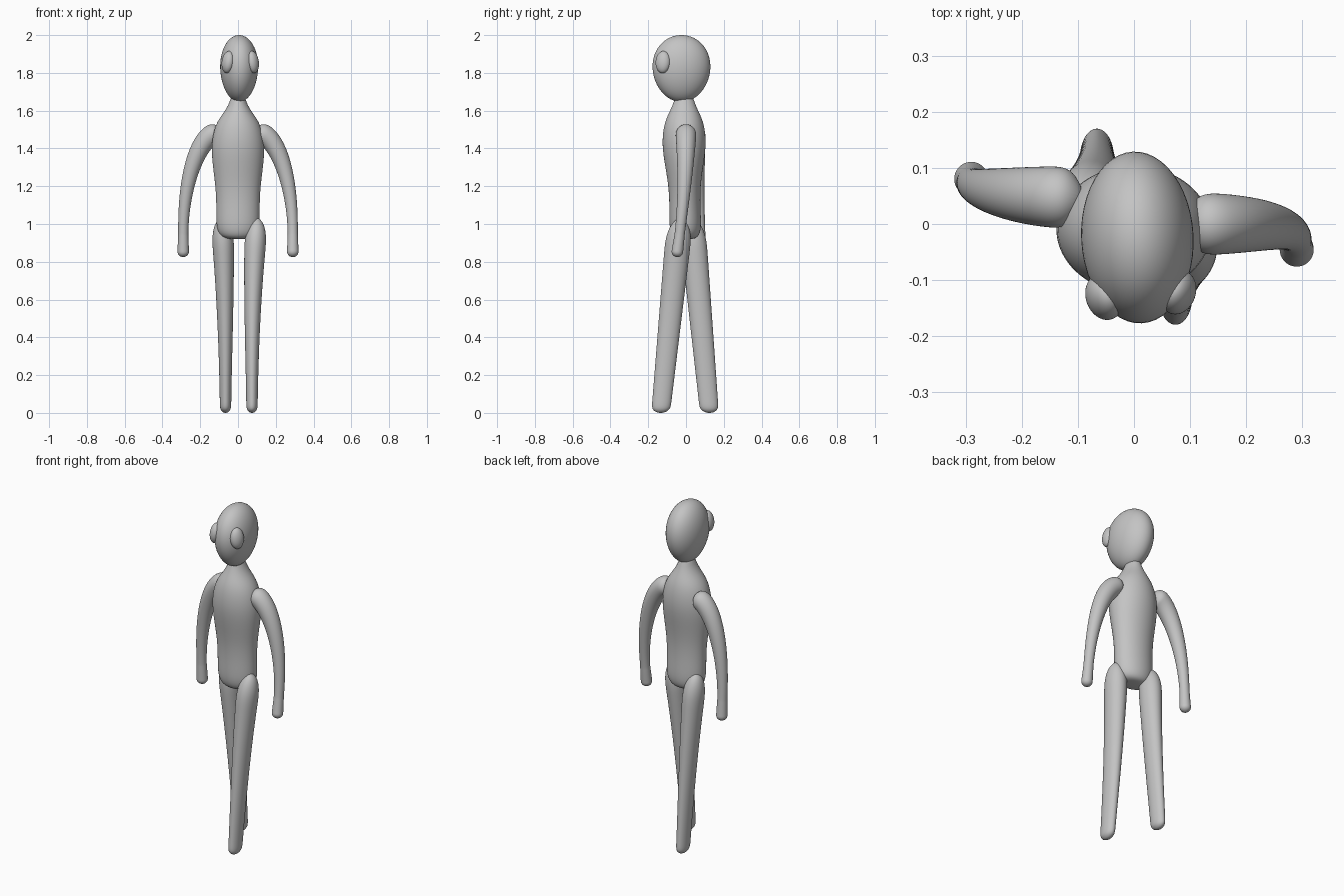
import bpy, math
from mathutils import Vector, Euler

cube = bpy.data.objects.get("Cube")
if cube:
    bpy.data.objects.remove(cube, do_unlink=True)

grey = (0.55, 0.55, 0.55, 1)
material = bpy.data.materials.new("plain grey")
material.use_nodes = True
material.diffuse_color = grey
material.node_tree.nodes["Principled BSDF"].inputs["Base Color"].default_value = grey


def dome(distance, height):
    """Radius factor that rounds off an end over the given height."""
    rest = max(0, 1 - distance / height)
    return max(math.sqrt(1 - rest * rest), 0.2)


def loft(name, sections, follow_path=False, sides=24):
    """Skin elliptical sections, given from top to bottom as (centre, width, depth)."""
    centres = [Vector(section[0]) for section in sections]
    last = len(sections) - 1
    verts, faces = [], []
    for i, (_, width, depth) in enumerate(sections):
        across, back = Vector((1, 0, 0)), Vector((0, 1, 0))
        if follow_path:
            upward = (centres[max(i - 1, 0)] - centres[min(i + 1, last)]).normalized()
            across = back.cross(upward).normalized()
            back = upward.cross(across)
        for k in range(sides):
            angle = math.tau * k / sides
            verts.append(centres[i] + across * width * math.cos(angle)
                         + back * depth * math.sin(angle))
    for i in range(last):
        for k in range(sides):
            a, b = i * sides + k, i * sides + (k + 1) % sides
            faces.append((a, a + sides, b + sides, b))
    faces.append(tuple(range(sides)))
    faces.append(tuple(reversed(range(last * sides, len(verts)))))

    mesh = bpy.data.meshes.new(name)
    mesh.from_pydata(verts, [], faces)
    mesh.materials.append(material)
    mesh.shade_smooth()
    obj = bpy.data.objects.new(name, mesh)
    bpy.context.collection.objects.link(obj)
    smooth = obj.modifiers.new("smooth", "SUBSURF")
    smooth.levels = smooth.render_levels = 2


def egg(name, centre, radii, lean, turn, taper=0.0):
    """Ellipsoid leaning sideways and turned about z, optionally narrower below."""
    bpy.ops.mesh.primitive_uv_sphere_add(segments=48, ring_count=32, radius=1)
    obj = bpy.context.object
    obj.name = obj.data.name = name
    rotation = Euler((0, math.radians(lean), math.radians(turn))).to_matrix()
    for vert in obj.data.vertices:
        x, y, z = vert.co
        girth = 1 + taper * z
        shaped = Vector((x * radii[0] * girth, y * radii[1] * girth, z * radii[2]))
        vert.co = rotation @ shaped + Vector(centre)
    obj.data.materials.append(material)
    obj.data.shade_smooth()


def leg(name, hip, foot, top=1.03, steps=24):
    """Tapered leg from the hip (x, y) to the foot (x, y), rounded at both ends."""
    sections = []
    for i in range(steps + 1):
        up = (1 + math.cos(math.pi * i / steps)) / 2
        z = top * up
        x = foot[0] + (hip[0] - foot[0]) * up ** 3
        y = foot[1] + (hip[1] - foot[1]) * up
        ends = dome(top - z, 0.15) * dome(z, 0.03)
        width = 0.03 + 0.034 * up ** 1.4
        depth = 0.05 + 0.022 * up
        sections.append(((x, y, z), width * ends, depth * ends))
    loft(name, sections)


def arm(name, side, shoulder_y, swing, bend, steps=16):
    """Arm curving out as a quarter ellipse, then hanging straight to the hand."""
    elbow, tip, rise, reach = 0.95, 0.825, 0.54, 0.2
    path = []
    for i in range(steps):
        angle = math.pi / 2 * i / steps
        cosine = math.cos(angle)
        radius = 0.027 + 0.03 * cosine ** 1.5
        path.append((0.09 + reach * math.sin(angle), elbow + rise * cosine,
                     radius * dome(reach * angle, 0.05)))
    for i in range(steps + 1):
        hang = math.sin(math.pi / 2 * i / steps)
        z = elbow + (tip - elbow) * hang
        path.append((0.09 + reach, z, (0.027 + 0.005 * hang) * dome(z - tip, 0.03)))
    sections = []
    for x, z, radius in path:
        drop = (elbow + rise - z) / (elbow + rise - tip)
        y = shoulder_y + swing * max(drop, 0) ** bend
        sections.append(((side * x, y, z), radius, radius))
    loft(name, sections, follow_path=True)


# Head and bulging eyes
egg("head", (0.006, -0.024, 1.823), (0.1, 0.153, 0.177), 0, 3, taper=0.06)
egg("right_eye", (-0.053, -0.13, 1.857), (0.032, 0.042, 0.059), 8, 20)
egg("left_eye", (0.079, -0.122, 1.857), (0.03, 0.04, 0.059), -8, -20)

# Torso with neck: height, half width, half depth
torso_profile = [
    (1.7, 0.03, 0.04), (1.64, 0.045, 0.056), (1.59, 0.075, 0.08),
    (1.53, 0.122, 0.108), (1.42, 0.145, 0.12), (1.3, 0.134, 0.1),
    (1.2, 0.12, 0.085), (1.1, 0.115, 0.082), (1, 0.117, 0.086),
    (0.95, 0.105, 0.078), (0.925, 0.08, 0.06), (0.92, 0.03, 0.03),
]
loft("torso", [((0, -0.01 + 0.02 * max(0, 1.3 - z), z), width, depth)
               for z, width, depth in torso_profile])

# Legs in mid stride, left foot forward
leg("left_leg", hip=(0.1, -0.03), foot=(0.074, -0.134))
leg("right_leg", hip=(-0.085, 0.03), foot=(-0.066, 0.124))

# Arms, the left hand swinging forward
arm("left_arm", 1, shoulder_y=0, swing=-0.05, bend=2)
arm("right_arm", -1, shoulder_y=0.047, swing=0.035, bend=1)
